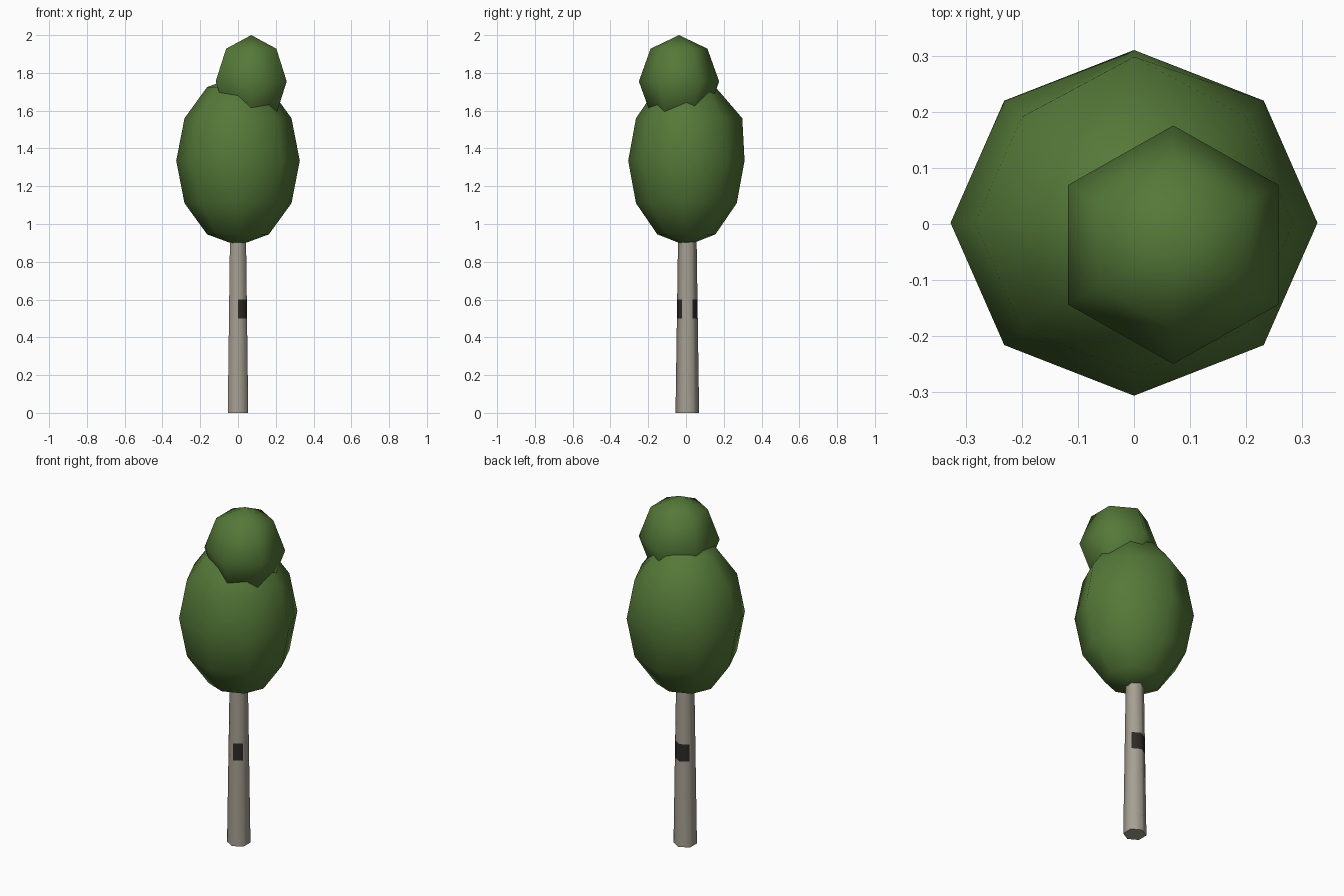
import bpy, bmesh
from math import sin, cos, pi, radians

if "Cube" in bpy.data.objects:
    bpy.data.objects.remove(bpy.data.objects["Cube"])


def material(name, rgb):
    m = bpy.data.materials.new(name)
    m.diffuse_color = (*rgb, 1)
    m.use_nodes = True
    m.node_tree.nodes["Principled BSDF"].inputs["Base Color"].default_value = m.diffuse_color
    return m


bark = material("bark", (0.38, 0.35, 0.29))
dark = material("bark_mark", (0.025, 0.023, 0.02))
leaf = material("leaf", (0.09, 0.19, 0.04))


def lathe(name, rings, n, center, mats, angle):
    """Stack n-sided rings (rx, ry, z), first corner on +y; zero radius makes a pole."""
    bm = bmesh.new()
    cx, cy = center
    loops = []
    for rx, ry, z in rings:
        if rx < 1e-5:
            loops.append([bm.verts.new((cx, cy, z))] * n)
        else:
            loops.append([bm.verts.new((cx + rx * cos(pi / 2 + 2 * pi * i / n),
                                        cy + ry * sin(pi / 2 + 2 * pi * i / n), z))
                          for i in range(n)])
    for a, b in zip(loops, loops[1:]):
        for i in range(n):
            j = (i + 1) % n
            bm.faces.new(list(dict.fromkeys((a[i], a[j], b[j], b[i]))))
    if rings[0][0] > 0:
        bm.faces.new(loops[0][::-1])
    if rings[-1][0] > 0:
        bm.faces.new(loops[-1])
    bm.normal_update()
    mesh = bpy.data.meshes.new(name)
    bm.to_mesh(mesh)
    bm.free()
    for m in mats:
        mesh.materials.append(m)
    ob = bpy.data.objects.new(name, mesh)
    bpy.context.collection.objects.link(ob)
    bpy.ops.object.select_all(action='DESELECT')
    ob.select_set(True)
    bpy.context.view_layer.objects.active = ob
    bpy.ops.object.shade_smooth_by_angle(angle=radians(angle))
    return ob


def ball(name, n, steps, center, z, rx, ry, rz):
    rings = []
    for k in range(steps + 1):
        t = pi * k / steps
        s = sin(t) if 0 < k < steps else 0
        rings.append((rx * s, ry * s, z - rz * cos(t)))
    return lathe(name, rings, n, center, [leaf], 80)


# Tapered six-sided trunk with a narrow band for the bark marks
trunk_rings = []
for z in (0, 0.5, 0.6, 1.1):
    r = 0.0625 - 0.0145 * z
    trunk_rings.append((r, r, z))
trunk = lathe("trunk", trunk_rings, 6, (0, 0.007), [bark, dark], 65)

# Dark marks on three sides: both back faces and the front right face
for p in trunk.data.polygons:
    c = p.center
    if 0.5 < c.z < 0.6 and (c.y > 0.02 or (c.y < -0.02 and c.x > 0.01)):
        p.material_index = 1

# Main crown, with a slight bulge at the upper back
crown = ball("crown", 8, 6, (0, 0.002), 1.335, 0.327, 0.308, 0.45)
bulge = max(crown.data.vertices, key=lambda v: v.co.y + (0.2 if v.co.z > 1.5 else 0))
bulge.co.y = 0.298

# Small tuft on top
ball("top_tuft", 6, 4, (0.07, -0.037), 1.755, 0.217, 0.2125, 0.245)
